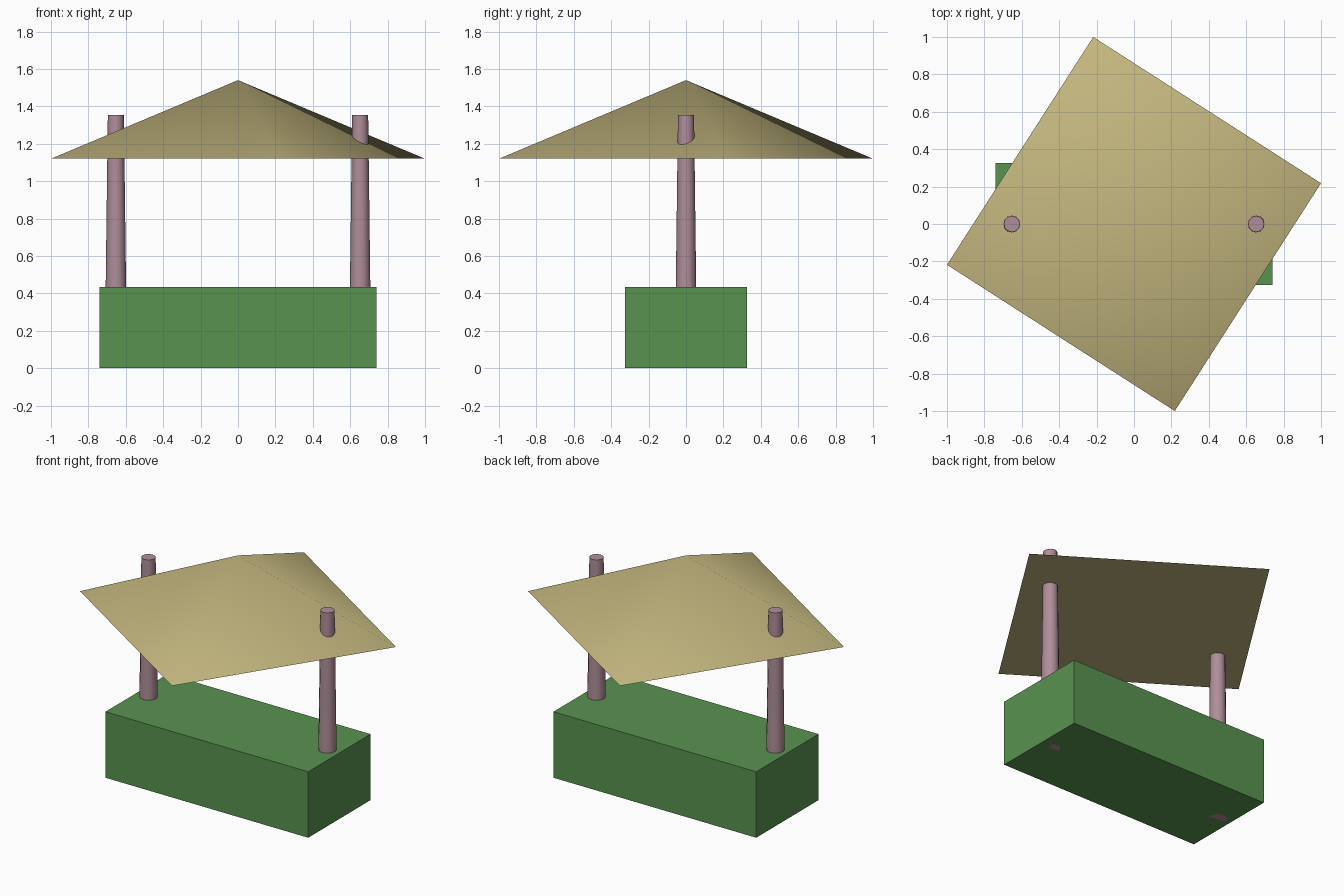
import bpy
from math import radians, hypot, atan2

if "Cube" in bpy.data.objects:
    bpy.data.objects.remove(bpy.data.objects["Cube"])


def material(name, color):
    mat = bpy.data.materials.new(name)
    mat.diffuse_color = (*color, 1)
    mat.use_nodes = True
    mat.node_tree.nodes["Principled BSDF"].inputs["Base Color"].default_value = mat.diffuse_color
    return mat


def smooth(angle):
    bpy.ops.object.shade_smooth_by_angle(angle=radians(angle))


def cone(name, sides, r1, r2, z0, z1, x, turn, mat, angle):
    bpy.ops.mesh.primitive_cone_add(vertices=sides, radius1=r1, radius2=r2, depth=z1 - z0,
                                    location=(x, 0, (z0 + z1) / 2), rotation=(0, 0, turn))
    obj = bpy.context.object
    obj.name = name
    obj.data.materials.append(mat)
    smooth(angle)
    return obj


green = material("counter_green", (0.10, 0.29, 0.08))
mauve = material("post_mauve", (0.43, 0.27, 0.32))
straw = material("roof_straw", (0.55, 0.47, 0.21))

# Counter block
bpy.ops.mesh.primitive_cube_add(size=1, location=(0, 0, 0.2175))
counter = bpy.context.object
counter.name = "counter"
counter.scale = (1.48, 0.65, 0.435)
bpy.ops.object.transform_apply(location=False, rotation=False, scale=True)
counter.data.materials.append(green)

# Tapered posts, running from the ground up through the roof
for side, x in (("left", -0.653), ("right", 0.653)):
    cone(f"{side}_post", 12, 0.06, 0.043, 0, 1.355, x, 0, mauve, 40)

# Twisted four-sided roof with a flat underside
cone("roof", 4, hypot(1, 0.218), 0, 1.12, 1.54, 0, atan2(0.218, 1), straw, 60)
